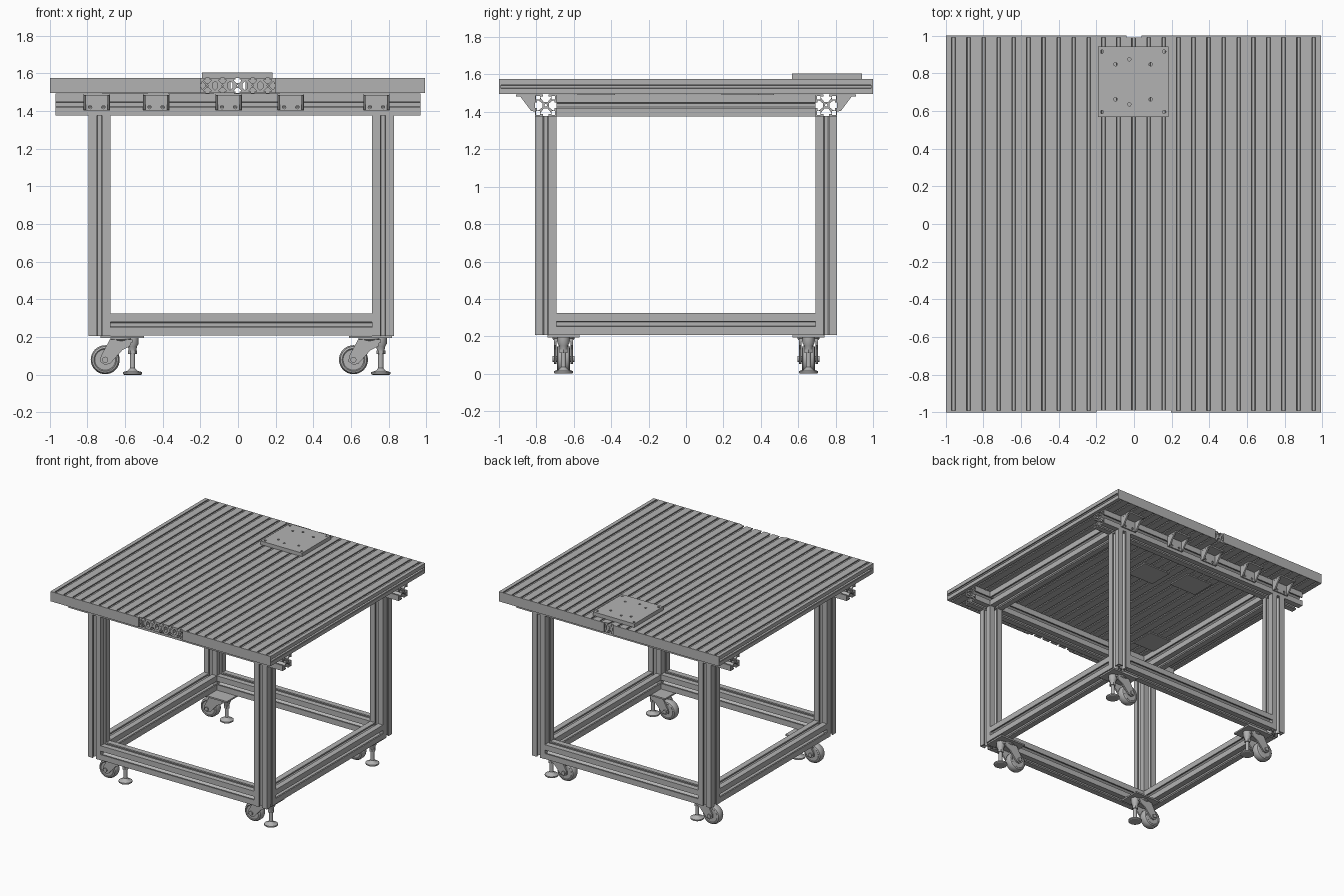
import bpy, bmesh, math
from mathutils import Matrix, Vector

if "Cube" in bpy.data.objects:
    bpy.data.objects.remove(bpy.data.objects["Cube"])

grey = bpy.data.materials.new("aluminium grey")
grey.use_nodes = True
COLOUR = (0.45, 0.45, 0.45, 1)
grey.diffuse_color = COLOUR
grey.node_tree.nodes["Principled BSDF"].inputs["Base Color"].default_value = COLOUR

# local (u, v, w) to world, w running along the named axis
AXES = {
    "x": Matrix(((0, 0, 1), (1, 0, 0), (0, 1, 0))),
    "y": Matrix(((1, 0, 0), (0, 0, 1), (0, 1, 0))),
    "z": Matrix.Identity(3),
}


def finish(name, mesh, location):
    mesh.materials.clear()
    mesh.materials.append(grey)
    obj = bpy.data.objects.new(name, mesh)
    obj.location = location
    bpy.context.collection.objects.link(obj)
    return obj


def extrude(name, loops, axis, length, location):
    """Extrude a filled outline with holes, centred on the location."""
    curve = bpy.data.curves.new("outline", "CURVE")
    curve.dimensions = "2D"
    curve.fill_mode = "BOTH"
    curve.extrude = length / 2
    for loop in loops:
        spline = curve.splines.new("POLY")
        spline.points.add(len(loop) - 1)
        for point, (u, v) in zip(spline.points, loop):
            point.co = (u, v, 0, 1)
        spline.use_cyclic_u = True
    temp = bpy.data.objects.new("outline", curve)
    bpy.context.collection.objects.link(temp)
    graph = bpy.context.evaluated_depsgraph_get()
    mesh = bpy.data.meshes.new_from_object(temp.evaluated_get(graph))
    bpy.data.objects.remove(temp)
    bpy.data.curves.remove(curve)
    bm = bmesh.new()
    bm.from_mesh(mesh)
    bmesh.ops.remove_doubles(bm, verts=bm.verts, dist=1e-5)
    for vert in bm.verts:
        vert.co = AXES[axis] @ vert.co
    bmesh.ops.recalc_face_normals(bm, faces=bm.faces)
    bm.to_mesh(mesh)
    bm.free()
    for poly in mesh.polygons:
        poly.use_smooth = False
    mesh.name = name
    return finish(name, mesh, location)


def box(name, low, high):
    bm = bmesh.new()
    bmesh.ops.create_cube(bm, size=1)
    low, high = Vector(low), Vector(high)
    bmesh.ops.scale(bm, vec=high - low, verts=bm.verts)
    mesh = bpy.data.meshes.new(name)
    bm.to_mesh(mesh)
    bm.free()
    return finish(name, mesh, (low + high) / 2)


def ring(radius, u=0, v=0, sides=24, turn=0):
    return [(u + radius * math.cos(turn + math.tau * i / sides),
             v + radius * math.sin(turn + math.tau * i / sides)) for i in range(sides)]


def lathe(name, profile, axis, location, sides=32):
    """Spin (radius, height) points round the named axis."""
    bm = bmesh.new()
    rows = [[bm.verts.new(AXES[axis] @ Vector((u, v, h))) for u, v in ring(r, sides=sides)]
            for r, h in profile]
    for a, b in zip(rows, rows[1:]):
        for i in range(sides):
            j = (i + 1) % sides
            bm.faces.new((a[i], a[j], b[j], b[i]))
    bm.faces.new(rows[0])
    bm.faces.new(rows[-1])
    bmesh.ops.recalc_face_normals(bm, faces=bm.faces)
    for face in bm.faces:
        face.smooth = len(face.verts) == 4
    for edge in bm.edges:
        edge.smooth = edge.calc_face_angle(0) < math.radians(35)
    mesh = bpy.data.meshes.new(name)
    bm.to_mesh(mesh)
    bm.free()
    return finish(name, mesh, location)


def slotted(cells_u, pitch, mouth, lip, inner, depth):
    """Outline of a T-slot bar, one slot per cell on every side."""
    slot = [(-mouth, 0), (-mouth, lip), (-inner, lip), (-inner, lip * 1.8), (-mouth * 0.7, depth),
            (mouth * 0.7, depth), (inner, lip * 1.8), (inner, lip), (mouth, lip), (mouth, 0)]
    half_u, half_v = cells_u * pitch / 2, pitch / 2
    outline = []
    for side in range(4):
        angle = side * math.pi / 2
        across, out = (half_u, half_v) if side % 2 == 0 else (half_v, half_u)
        count = cells_u if side % 2 == 0 else 1
        pts = [(-across, -out)]
        for k in range(count):
            centre = -across + pitch * (k + 0.5)
            pts += [(centre + u, -out + v) for u, v in slot]
        c, s = math.cos(angle), math.sin(angle)
        outline += [(u * c - v * s, u * s + v * c) for u, v in pts]
    return outline


# bar sections: square frame bar with corner bores, wide table plank with hollow webs
S = 0.117
frame_bar = [slotted(1, S, 0.014, 0.011, 0.027, 0.042), ring(0.007)]
frame_bar += [ring(0.014, a * 0.041, b * 0.041, 4, math.pi / 4) for a in (-1, 1) for b in (-1, 1)]
plank_bar = [slotted(5, 0.08, 0.010, 0.008, 0.019, 0.027)]
plank_bar += [ring(0.004, (k - 2) * 0.08, 0, 12) for k in range(5)]
plank_bar += [[(u * 0.65 + (k - 1.5) * 0.08, v) for u, v in ring(0.024, sides=6, turn=math.pi / 6)]
              for k in range(4)]

LEG_X = (-0.735, 0.77)
LEG_Y = 0.75
TOP_Z, LOW_Z = 1.435, 0.266
MID_X = sum(LEG_X) / 2
SPAN_X = LEG_X[1] - LEG_X[0] - S
SPAN_Y = 2 * LEG_Y - S

# frame
for end, sy in (("front", -1), ("back", 1)):
    y = sy * LEG_Y
    extrude(end + "_top_rail", frame_bar, "x", 1.94, (0, y, TOP_Z))
    extrude(end + "_bottom_rail", frame_bar, "x", SPAN_X, (MID_X, y, LOW_Z))
    for side, x in zip(("right", "left"), LEG_X):
        extrude(f"{end}_{side}_leg", frame_bar, "z", 1.172, (x, y, 0.792))
for side, x in zip(("right", "left"), LEG_X):
    extrude(side + "_top_rail", frame_bar, "y", SPAN_Y, (x, 0, TOP_Z))
    extrude(side + "_bottom_rail", frame_bar, "y", SPAN_Y, (x, 0, LOW_Z))

# table top planks and their end covers
for i in range(5):
    extrude(f"table_plank_{i + 1}", plank_bar, "y", 1.98, ((i - 2) * 0.398 - 0.002, 0, 1.535))
for name, x0, x1, y in (("front_right", -0.997, -0.2, -1), ("front_left", 0.197, 0.993, -1),
                        ("back_right", -0.997, -0.04, 0.99), ("back_left", 0.04, 0.993, 0.99)):
    box(name + "_end_cover", (x0, y, 1.495), (x1, y + 0.01, 1.575))

# drilled mounting plate on the top
h = 0.187
plate = [[(-h, -h), (h, -h), (h, h), (-h, h)]]
plate += [ring(0.009, a * 0.165, b * 0.16, 16) for a in (-1, 1) for b in (-1, 1)]
plate += [ring(0.009, a * 0.093, b * 0.093, 16) for a in (-1, 1) for b in (-1, 1)]
plate += [ring(0.009, -0.02, b * 0.12, 16) for b in (-1, 1)]
extrude("mounting_plate", plate, "z", 0.03, (-0.005, 0.755, 1.59))

# joining plates under the top
for i, (x, y) in enumerate(((0.1, 0.29), (-0.25, 0.37), (-0.6, -0.48))):
    box(f"joining_plate_{i + 1}", (x - 0.12, y - 0.1, 1.486), (x + 0.12, y + 0.1, 1.495))

# angle brackets between the top rails and the table
for end, sy in (("front", -1), ("back", 1)):
    face = sy * (LEG_Y + S / 2)
    for i, x in enumerate((-0.75, -0.435, -0.05, 0.28, 0.735)):
        name = f"{end}_bracket_{i + 1}"
        flange = [[(-0.07, -0.045), (0.07, -0.045), (0.07, 0.045), (-0.07, 0.045)]]
        flange += [ring(0.009, u, -0.026, 12) for u in (-0.035, 0.035)]
        extrude(name + "_flange", flange, "y", 0.01, (x, face + sy * 0.005, 1.447))
        a, b = sorted((face, face + sy * 0.1))
        box(name + "_shelf", (x - 0.07, a, 1.483), (x + 0.07, b, 1.494))
        gusset = [[(sy * 0.008, -0.04), (sy * 0.02, -0.04), (sy * 0.08, 0.04), (sy * 0.008, 0.04)]]
        for gx in (-0.063, 0.063):
            extrude(name + "_gusset", gusset, "x", 0.012, (x + gx, face, 1.445))

# casters with levelling feet
fork = [[(-0.12, 0.188), (0.0, 0.188), (-0.015, 0.15), (-0.055, 0.13), (-0.118, 0.06),
         (-0.145, 0.052), (-0.172, 0.07), (-0.168, 0.1)]]
for end, y in (("front", -0.655), ("back", 0.655)):
    for side, x in (("right", -0.56), ("left", 0.758)):
        name = f"{end}_{side}_"
        box(name + "caster_plate", (x - 0.17, y - 0.085, 0.195), (x + 0.06, y + 0.085, 0.207))
        lathe(name + "swivel", [(0.05, 0.18), (0.058, 0.186), (0.058, 0.196)], "z", (x - 0.06, y, 0))
        box(name + "fork_crown", (x - 0.115, y - 0.05, 0.172), (x, y + 0.05, 0.188))
        for s in (-1, 1):
            extrude(name + "fork_side", fork, "y", 0.012, (x, y + s * 0.044, 0))
        lathe(name + "wheel", [(0.02, -0.03), (0.055, -0.03), (0.06, -0.034), (0.07, -0.03),
                               (0.077, -0.015), (0.077, 0.015), (0.07, 0.03), (0.06, 0.034),
                               (0.055, 0.03), (0.02, 0.03)], "y", (x - 0.145, y, 0.08))
        lathe(name + "axle", [(0.016, -0.06), (0.016, 0.06)], "y", (x - 0.145, y, 0.08), 12)
        lathe(name + "foot", [(0.045, 0), (0.051, 0.004), (0.051, 0.014), (0.025, 0.022),
                              (0.014, 0.035), (0.014, 0.195)], "z", (x, y, 0))
        lathe(name + "foot_nut", [(0.024, 0.11), (0.024, 0.13)], "z", (x, y, 0), 6)
        lathe(name + "foot_socket", [(0.02, 0.13), (0.024, 0.15), (0.032, 0.165), (0.032, 0.197)],
              "z", (x, y, 0))
